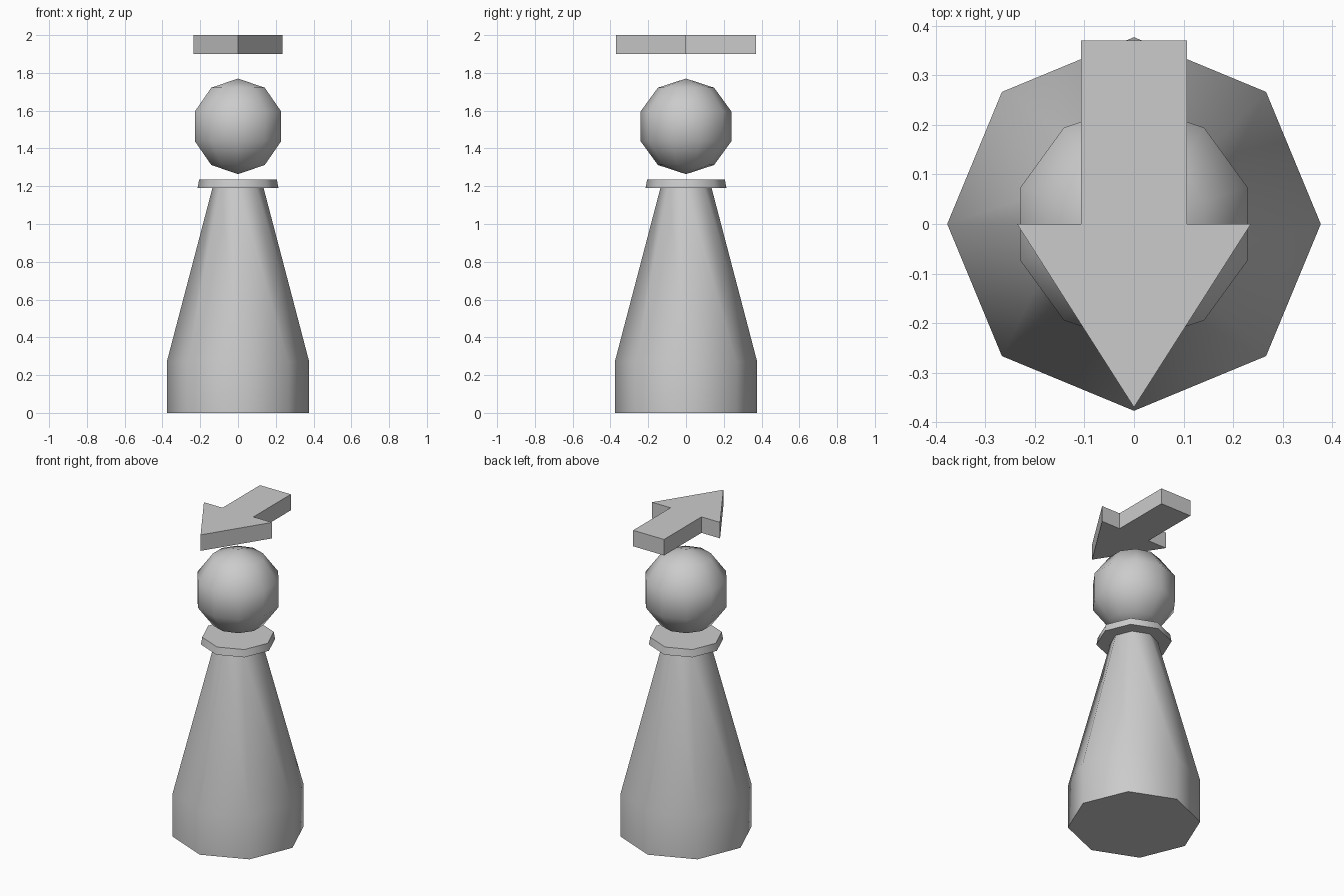
import bpy, bmesh
from math import radians

cube = bpy.data.objects.get("Cube")
if cube:
    bpy.data.objects.remove(cube, do_unlink=True)

grey = bpy.data.materials.new("light grey")
grey.use_nodes = True
grey.diffuse_color = (0.6, 0.6, 0.6, 1)
grey.node_tree.nodes["Principled BSDF"].inputs["Base Color"].default_value = (0.6, 0.6, 0.6, 1)


def add_object(name, bm, smooth):
    bmesh.ops.recalc_face_normals(bm, faces=bm.faces)
    mesh = bpy.data.meshes.new(name)
    bm.to_mesh(mesh)
    bm.free()
    mesh.materials.append(grey)
    obj = bpy.data.objects.new(name, mesh)
    bpy.context.collection.objects.link(obj)
    if smooth:
        bpy.ops.object.select_all(action='DESELECT')
        obj.select_set(True)
        bpy.context.view_layer.objects.active = obj
        bpy.ops.object.shade_smooth_by_angle(angle=radians(60))
    return obj


def extrude_up(bm, face, height, scale=1.0):
    """Extrude a flat face upward, scaling it, and return the new cap."""
    cap = bmesh.ops.extrude_discrete_faces(bm, faces=[face])["faces"][0]
    for v in cap.verts:
        v.co.x *= scale
        v.co.y *= scale
        v.co.z += height
    return cap


def turned(name, profile, sides=8):
    """Closed faceted solid from (radius, z) rings."""
    bm = bmesh.new()
    (r0, z0), rest = profile[0], profile[1:]
    bmesh.ops.create_circle(bm, cap_ends=True, segments=sides, radius=r0)
    bmesh.ops.translate(bm, verts=bm.verts, vec=(0, 0, z0))
    base = bm.faces[:][0]
    bottom = base.copy()
    bottom.normal_flip()
    r, z = r0, z0
    for r1, z1 in rest:
        base = extrude_up(bm, base, z1 - z, r1 / r)
        r, z = r1, z1
    bmesh.ops.remove_doubles(bm, verts=bm.verts, dist=0.0001)
    return add_object(name, bm, True)


# Body and collar
turned("body", [(0.377, 0), (0.377, 0.27), (0.133, 1.2)])
turned("collar", [(0.214, 1.19), (0.206, 1.235)])

# Head
bm = bmesh.new()
bmesh.ops.create_uvsphere(bm, u_segments=10, v_segments=5, radius=0.253)
bmesh.ops.translate(bm, verts=bm.verts, vec=(0, 0, 1.517))
add_object("head", bm, True)

# Floating arrow pointing forward
half = [(0.107, 0.37), (0.107, 0), (0.236, 0)]
outline = half + [(0, -0.37)] + [(-x, y) for x, y in reversed(half)]
bm = bmesh.new()
base = bm.faces.new([bm.verts.new((x, y, 1.9)) for x, y in outline])
bottom = base.copy()
extrude_up(bm, base, 0.1)
bmesh.ops.remove_doubles(bm, verts=bm.verts, dist=0.0001)
add_object("direction_arrow", bm, False)
